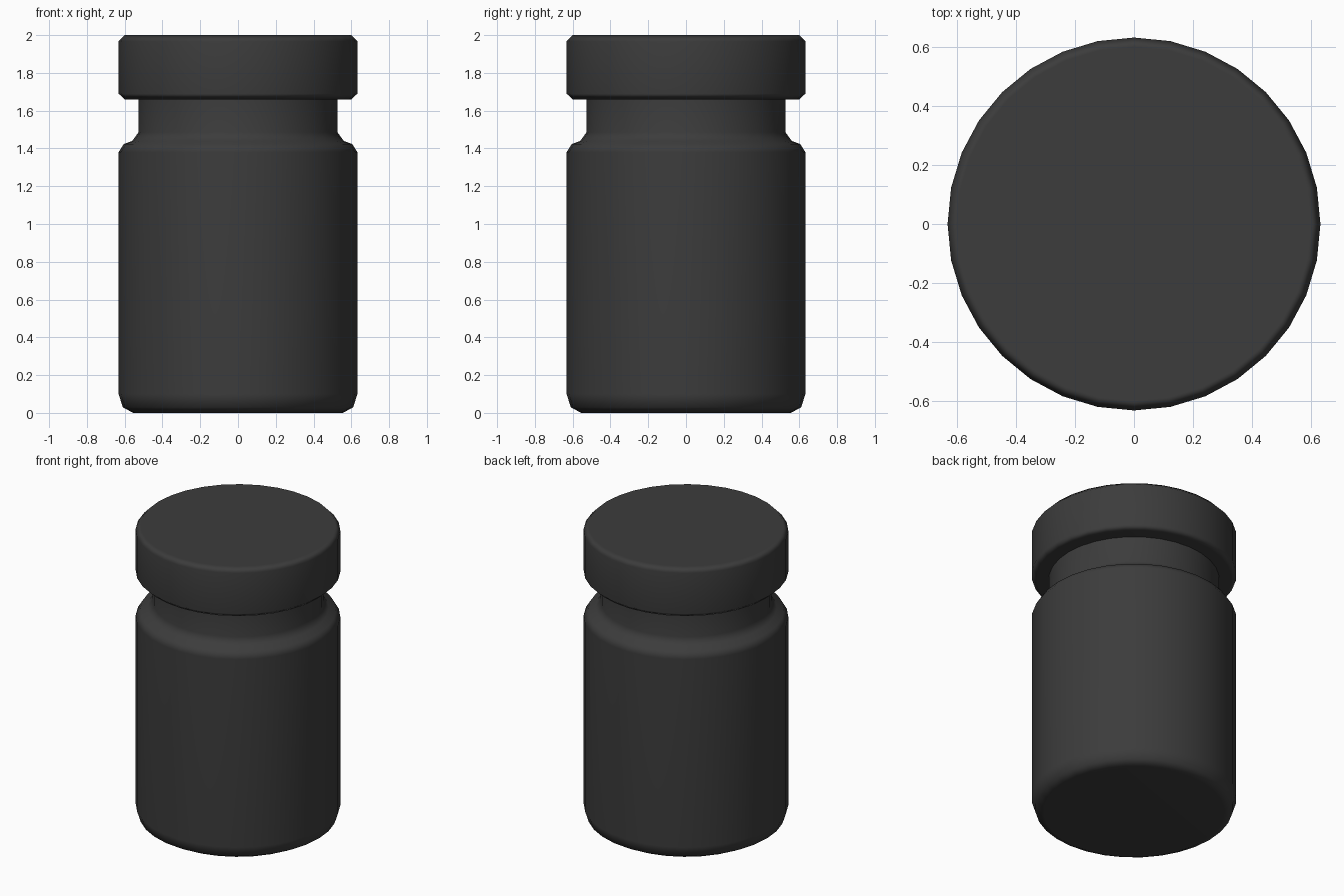
import bpy
import bmesh
import math

cube = bpy.data.objects.get("Cube")
if cube:
    bpy.data.objects.remove(cube, do_unlink=True)

SIDES = 32

charcoal = bpy.data.materials.new("charcoal plastic")
charcoal.use_nodes = True
colour = (0.045, 0.045, 0.045, 1)
charcoal.diffuse_color = colour
charcoal.node_tree.nodes["Principled BSDF"].inputs["Base Color"].default_value = colour


def lathe(name, profile):
    """Turn a (radius, height) profile, listed bottom to top, into a closed solid."""
    bm = bmesh.new()
    rings = []
    for radius, z in profile:
        rings.append([bm.verts.new((radius * math.cos(math.tau * i / SIDES),
                                    radius * math.sin(math.tau * i / SIDES), z))
                      for i in range(SIDES)])
    for low, high in zip(rings, rings[1:]):
        for i in range(SIDES):
            j = (i + 1) % SIDES
            bm.faces.new((low[i], low[j], high[j], high[i]))
    bm.faces.new(rings[0][::-1])
    bm.faces.new(rings[-1])
    mesh = bpy.data.meshes.new(name)
    bm.to_mesh(mesh)
    bm.free()
    mesh.materials.append(charcoal)
    obj = bpy.data.objects.new(name, mesh)
    bpy.context.collection.objects.link(obj)

    # Smooth the bevels while large faces stay flat
    bpy.ops.object.select_all(action="DESELECT")
    obj.select_set(True)
    bpy.context.view_layer.objects.active = obj
    bpy.ops.object.shade_smooth_by_angle(angle=math.radians(65))
    weighted = obj.modifiers.new("flat_faces", "WEIGHTED_NORMAL")
    weighted.keep_sharp = True
    return obj


# Jar with rounded foot, stepped shoulder and narrow neck
lathe("jar_body", [(0.555, 0), (0.61, 0.03), (0.632, 0.1), (0.632, 1.38),
                   (0.605, 1.423), (0.56, 1.44), (0.527, 1.485), (0.527, 1.68)])

# Wide lid with bevelled rims
lathe("lid", [(0.6, 1.66), (0.632, 1.69), (0.632, 1.967), (0.6, 2)])
